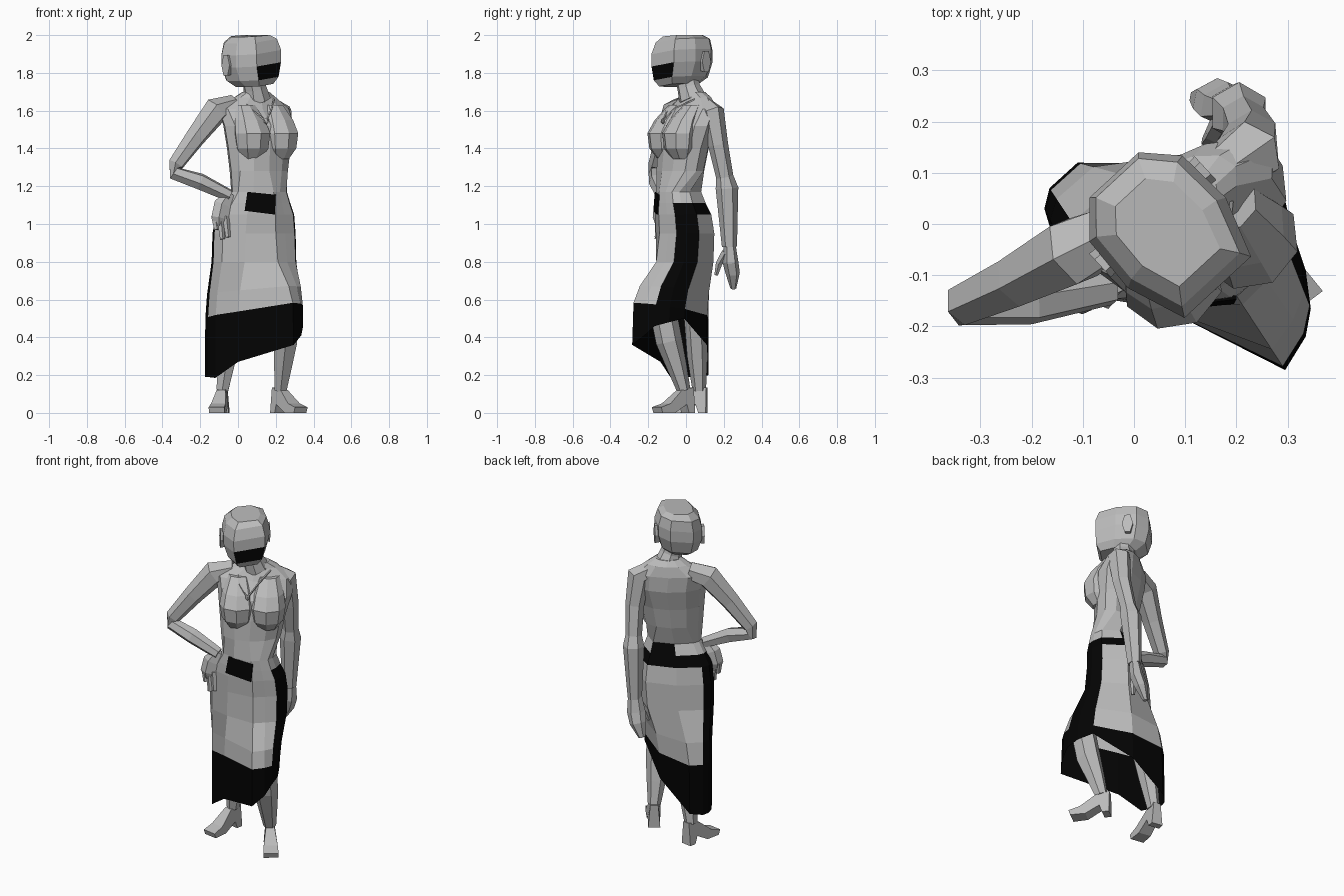
import bpy, bmesh, math
from mathutils import Vector, Matrix

cube = bpy.data.objects.get("Cube")
if cube:
    bpy.data.objects.remove(cube)


def material(name, value):
    m = bpy.data.materials.new(name)
    m.use_nodes = True
    m.diffuse_color = (value, value, value, 1)
    m.node_tree.nodes["Principled BSDF"].inputs["Base Color"].default_value = (value, value, value, 1)
    return m


GREY = material("light_grey", 0.5)
BLACK = material("black", 0.001)
SIDES = 12
TURN = math.radians(30)


def finish(name, bm):
    """Turn a bmesh into a flat shaded object with both colours available."""
    mesh = bpy.data.meshes.new(name)
    bmesh.ops.recalc_face_normals(bm, faces=bm.faces)
    bm.to_mesh(mesh)
    bm.free()
    mesh.materials.append(GREY)
    mesh.materials.append(BLACK)
    obj = bpy.data.objects.new(name, mesh)
    bpy.context.collection.objects.link(obj)
    return obj


def loft(name, rings, is_black=lambda row, col: False, caps=True):
    """Skin a list of rings; is_black picks the dark faces by row and column."""
    bm = bmesh.new()
    loops = [[bm.verts.new(p) for p in ring] for ring in rings]
    n = len(loops[0])
    for row, (low, high) in enumerate(zip(loops, loops[1:])):
        for col in range(n):
            nxt = (col + 1) % n
            face = bm.faces.new((low[col], low[nxt], high[nxt], high[col]))
            face.material_index = int(is_black(row, col))
    if caps:
        bm.faces.new(loops[0])
        bm.faces.new(loops[-1])
    return finish(name, bm)


def body_ring(cx, cy, z, wide, deep, sides=SIDES):
    """Oval section across the turned body."""
    spin = Matrix.Rotation(TURN, 3, "Z")
    ring = []
    for i in range(sides):
        a = (i - 1) * math.tau / sides
        ring.append(spin @ Vector((wide * math.cos(a), deep * math.sin(a), 0)) + Vector((cx, cy, z)))
    return ring


def tube(name, path, sides=6, flat=1.0):
    """Tapered limb through (x, y, z, radius) points."""
    pts = [Vector(p[:3]) for p in path]
    rings = []
    for i, p in enumerate(path):
        along = pts[min(i + 1, len(pts) - 1)] - pts[max(i - 1, 0)]
        side = along.cross(Vector((0.5, -0.87, 0.1))).normalized()
        up = side.cross(along).normalized()
        rings.append([pts[i] + p[3] * (side * math.cos(k * math.tau / sides)
                      + up * flat * math.sin(k * math.tau / sides)) for k in range(sides)])
    return loft(name, rings)


# Skirt: a boxy hip section blends into a swept hem; third hem value is its height
hip = ((.3, -.05), (.305, 0), (.29, .07), (.17, .15), (0, .09), (-.115, -.005),
       (-.135, -.05), (-.125, -.095), (-.08, -.14), (.04, -.16), (.2, -.14), (.25, -.095))
hem = ((.345, -.165, .46), (.335, -.09, .48), (.29, -.01, .5), (.1, .11, .36),
       (-.11, .12, .2), (-.165, .07, .19), (-.175, .03, .19), (-.16, -.02, .19),
       (-.12, -.08, .185), (0, -.135, .27), (.295, -.285, .36), (.335, -.22, .41))


def hip_ring(cx, cy, z, sx, sy):
    """Hip section moved and scaled, used up to the waist."""
    return [Vector((cx + (x - .09) * sx, cy + y * sy, z)) for x, y in hip]


waist = hip_ring(.115, -.035, 1.17, .67, .77)
rings = [waist, hip_ring(.105, -.025, 1.11, .8, .86), hip_ring(.095, -.01, 1.05, .94, .96)]
for z, blend, slope in ((.95, 0, 0), (.8, .12, 0), (.65, .72, .6), (.54, .95, 1)):
    ring = [Vector(h).lerp(Vector(e[:2]), blend) for h, e in zip(hip, hem)]
    rings.append([Vector((p.x, p.y, z + slope * (.1 * (p.x - .1) - .12 * (p.y + .08)))) for p in ring])
rings.append([Vector(e) for e in hem])


def skirt_black(row, col):
    belt = row == 1 and col < 7 or row == 0 and col == 3
    stripe = row > 1 and col in (0, 1, 5, 6)
    return belt or stripe or row == 6


loft("skirt", rings, skirt_black, caps=False)

# Belt buckle plate
plate = []
for back in (0, .008):
    plate.append([Vector((x, y + back, z)) for x, y, z in (
        (.035, -.173, 1.07), (.195, -.156, 1.05), (.2, -.147, 1.155), (.05, -.165, 1.17))])
loft("buckle", plate, lambda row, col: True).data.polygons.foreach_set("material_index", [1] * 6)

# Torso and shoulders
loft("torso", [waist] + [body_ring(*r) for r in (
    (.11, -.03, 1.28, .168, .112), (.11, -.015, 1.4, .185, .118),
    (.11, .01, 1.52, .208, .125), (.085, .035, 1.61, .215, .09),
    (.09, .05, 1.67, .125, .068), (.095, .04, 1.7, .075, .055))])

# Bust: full below, sloping back to the collar above
for name, x, y in (("right_bust", .075, -.11), ("left_bust", .223, -.032)):
    loft(name, [body_ring(x - .5 * back, y + .87 * back, z, wide, deep, 8)
                for z, back, wide, deep in ((1.345, .01, .055, .05), (1.4, 0, .09, .085),
                                            (1.48, 0, .102, .095), (1.55, .025, .09, .075),
                                            (1.63, .08, .06, .05))])

# Neck
tube("neck", [(.1, .035, 1.66, .075), (.09, .015, 1.72, .062), (.075, 0, 1.79, .06)], 8)

# Head, in its own forward and sideways directions, leaning to one side
forward = Vector((.678, -.735, 0))
sideways = Vector((.735, .678, 0))
centre = Vector((.057, -.008, 0))
half = [(1, .68), (.25, 1), (-.5, .95), (-.9, .5)]
section = half + [(f, -s) for f, s in reversed(half)]
rings = []
for z, shift, deep, wide in ((1.735, .03, .105, .075), (1.77, .01, .145, .105), (1.845, 0, .157, .128),
                             (1.91, 0, .157, .13), (1.97, -.005, .142, .113), (2, 0, .105, .08)):
    rings.append([centre + forward * (shift + deep * f) + sideways * wide * s
                  + Vector((0, 0, min(2, z + .13 * wide * s))) for f, s in section])
loft("head", rings, lambda row, col: row == 1 and col == 7)

# Ears
for name, sign in (("left_ear", 1), ("right_ear", -1)):
    rings = []
    for out, size in ((.1, .04), (.14, .045)):
        spot = centre + sideways * sign * out - forward * .03 + Vector((0, 0, 1.85 + .01 * sign))
        rings.append([spot + forward * size * .7 * math.cos(k * math.tau / 6)
                      + Vector((0, 0, size * 1.4 * math.sin(k * math.tau / 6))) for k in range(6)])
    loft(name, rings)

# Arms and hands
tube("left_arm", [(.15, .08, 1.64, .05), (.225, .138, 1.59, .066), (.23, .17, 1.42, .053),
                  (.213, .205, 1.25, .046), (.205, .217, 1.19, .06), (.188, .23, .88, .04)])
tube("left_hand", [(.188, .23, .9, .038), (.175, .235, .8, .052), (.155, .247, .74, .047),
                   (.125, .25, .66, .02)], flat=.75)
tube("left_thumb", [(.175, .21, .85, .022), (.155, .175, .79, .018), (.14, .16, .73, .01)], 5)
tube("right_arm", [(-.02, -.005, 1.63, .055), (-.118, -.053, 1.6, .072), (-.225, -.108, 1.46, .056),
                   (-.33, -.155, 1.315, .044), (-.34, -.16, 1.27, .038), (-.2, -.152, 1.225, .045),
                   (-.045, -.125, 1.15, .034)])
tube("right_hand", [(-.04, -.12, 1.16, .032), (-.075, -.13, 1.1, .058), (-.09, -.136, 1.03, .058),
                    (-.095, -.14, .99, .03)], flat=.6)
for i, drop in enumerate((.97, .92, .93)):
    x = -.125 + i * .03
    tube("right_finger", [(x, -.142, 1.04, .02), (x + .012, -.152, drop, .014)], 5)

# Legs
tube("left_leg", [(.262, -.125, .56, .07), (.252, -.09, .38, .07), (.238, -.05, .25, .054),
                  (.225, -.012, .12, .036)])
tube("right_leg", [(-.01, .05, .5, .06), (-.055, .06, .3, .054), (-.083, .07, .12, .036)])

# Heeled shoes: one side profile of (forward, height) given a width
profile = ((-.035, 0), (.005, 0), (.02, .045), (.1, 0), (.185, 0), (.195, .03),
           (.13, .05), (.045, .12), (-.035, .135))
for name, ankle, toe in (("left_shoe", (.218, 0, 0), Vector((.6, -.8, 0))),
                         ("right_shoe", (-.083, .075, 0), Vector((-.16, -.987, 0)))):
    across = toe.cross(Vector((0, 0, 1)))
    loft(name, [[Vector(ankle) + toe * f + across * s * (.034 + .04 * max(f, 0) - .012 * (h > .1))
                 + Vector((0, 0, h)) for f, h in profile] for s in (-1, 1)])

# Necklace and pendant
tip = (.15, -.122, 1.545)
tube("necklace_right", [(.015, -.025, 1.66, .005), (.08, -.1, 1.6, .005), tip + (.005,)], 4)
tube("necklace_left", [(.19, .045, 1.66, .005), (.178, -.065, 1.61, .005), tip + (.005,)], 4)
bm = bmesh.new()
bmesh.ops.create_icosphere(bm, subdivisions=1, radius=.018,
                           matrix=Matrix.Translation(tip) @ Matrix.Diagonal((.8, .6, 1, 1)))
finish("pendant", bm)
